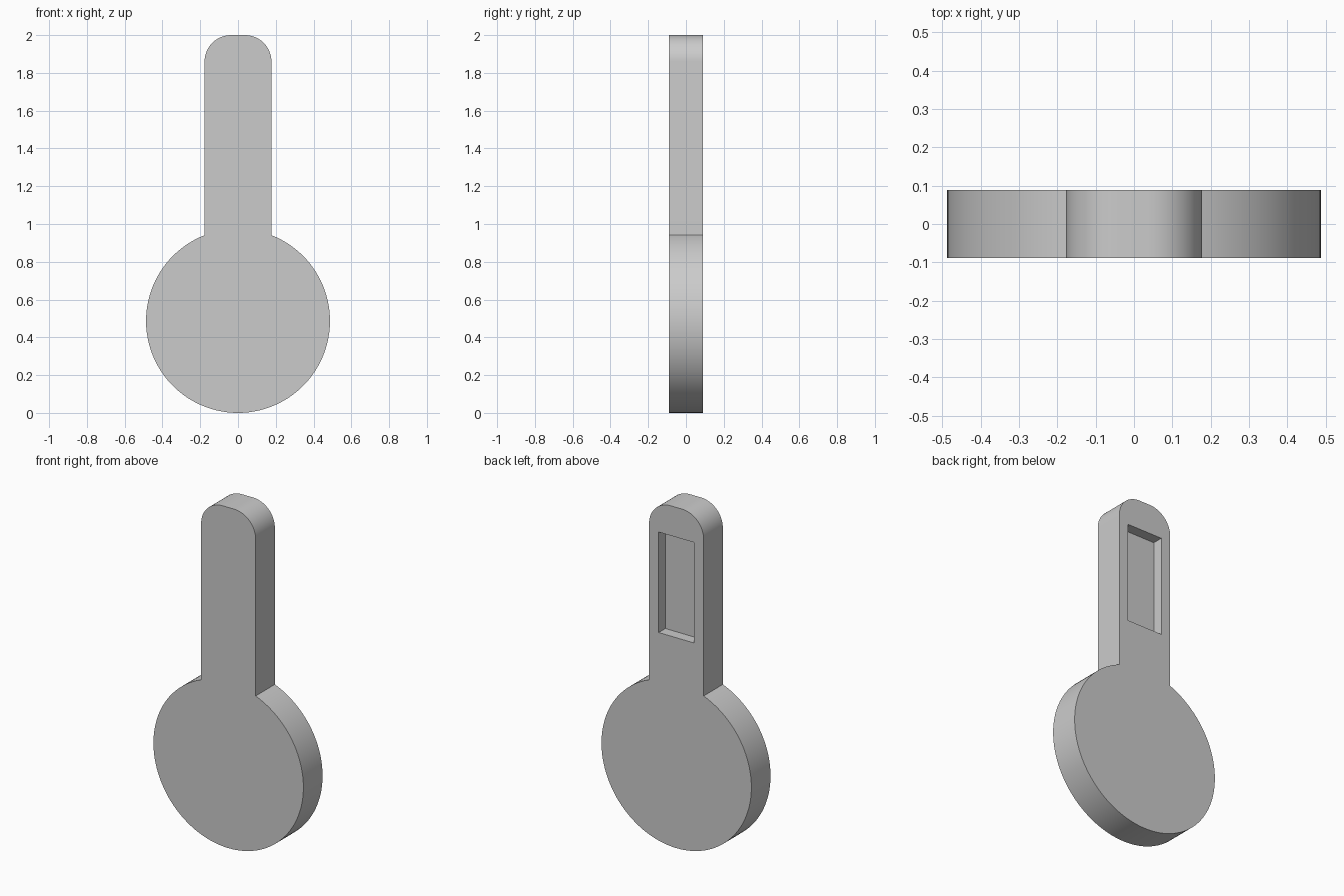
import bpy, bmesh
from math import asin, cos, sin, pi, sqrt

cube = bpy.data.objects.get("Cube")
if cube:
    bpy.data.objects.remove(cube, do_unlink=True)

DISC_R = 0.487       # round head, resting on z = 0
STEM_HALF = 0.177    # half width of the stem
CORNER_R = 0.14      # rounding of the stem's top corners
HALF_DEPTH = 0.089
TOP = 2.0

grey = bpy.data.materials.new("plain grey")
grey.use_nodes = True
colour = (0.6, 0.6, 0.6, 1)
grey.diffuse_color = colour
grey.node_tree.nodes["Principled BSDF"].inputs["Base Color"].default_value = colour


def arc(cx, cz, radius, start, end, steps):
    angles = [start + (end - start) * i / steps for i in range(steps + 1)]
    return [(cx + radius * cos(a), cz + radius * sin(a)) for a in angles]


def prism(name, outline, y_front, y_back):
    """Extrude an outline in the xz plane from y_front to y_back."""
    bm = bmesh.new()
    face = bm.faces.new([bm.verts.new((x, y_front, z)) for x, z in outline])
    grown = bmesh.ops.extrude_face_region(bm, geom=[face])["geom"]
    moved = [v for v in grown if isinstance(v, bmesh.types.BMVert)]
    bmesh.ops.translate(bm, verts=moved, vec=(0, y_back - y_front, 0))
    bmesh.ops.recalc_face_normals(bm, faces=bm.faces)
    mesh = bpy.data.meshes.new(name)
    bm.to_mesh(mesh)
    bm.free()
    mesh.materials.append(grey)
    obj = bpy.data.objects.new(name, mesh)
    bpy.context.collection.objects.link(obj)
    return obj


# Body: disc and round-cornered stem as one outline
gap = asin(STEM_HALF / DISC_R)
corner_x, corner_z = STEM_HALF - CORNER_R, TOP - CORNER_R
outline = arc(0, DISC_R, DISC_R, pi / 2 + gap, 2.5 * pi - gap, 96)
outline += arc(corner_x, corner_z, CORNER_R, 0, pi / 2, 16)
outline += arc(-corner_x, corner_z, CORNER_R, pi / 2, pi, 16)
body = prism("paddle_body", outline, -HALF_DEPTH, HALF_DEPTH)

# Rectangular pocket in the back of the stem
w, low, high, depth = 0.115, 1.235, 1.825, 0.062
cutter = prism("pocket_cutter", [(-w, low), (w, low), (w, high), (-w, high)],
               HALF_DEPTH - depth, HALF_DEPTH + 0.1)
cutter.hide_render = True

bpy.ops.object.select_all(action="DESELECT")
body.select_set(True)
bpy.context.view_layer.objects.active = body
cut = body.modifiers.new("pocket", "BOOLEAN")
cut.operation = "DIFFERENCE"
cut.solver = "EXACT"
cut.object = cutter
bpy.ops.object.modifier_apply(modifier=cut.name)
bpy.data.objects.remove(cutter, do_unlink=True)
bpy.ops.object.shade_smooth_by_angle(angle=pi / 6)
